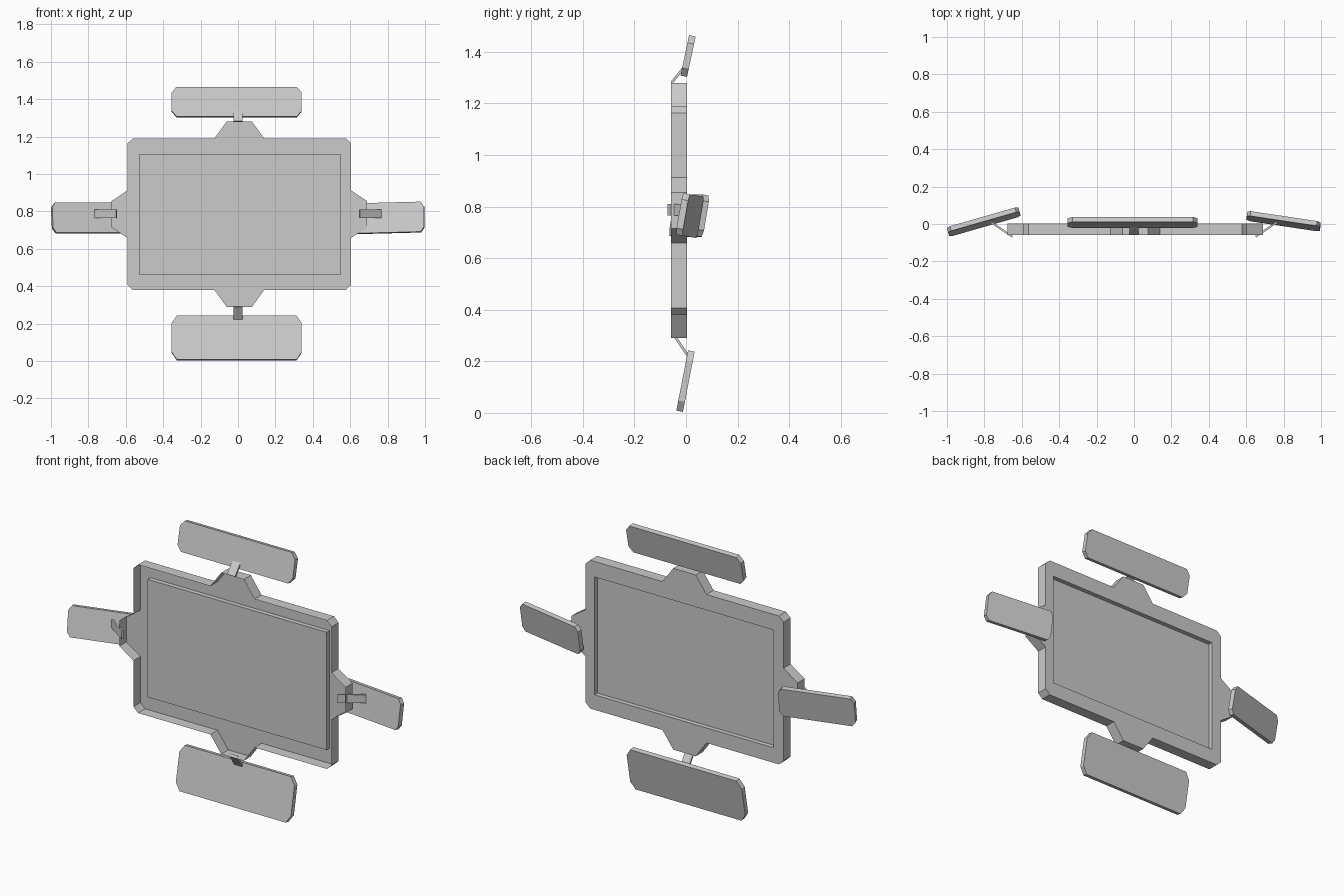
import bpy, bmesh
from math import radians
from mathutils import Vector

if "Cube" in bpy.data.objects:
    bpy.data.objects.remove(bpy.data.objects["Cube"])


def finish(name, bm):
    bmesh.ops.recalc_face_normals(bm, faces=bm.faces)
    me = bpy.data.meshes.new(name)
    bm.to_mesh(me)
    bm.free()
    ob = bpy.data.objects.new(name, me)
    bpy.context.collection.objects.link(ob)
    return ob


def ring(bm, pts, y):
    vs = [bm.verts.new((x, y, z)) for x, z in pts]
    return vs, [bm.edges.new((vs[i - 1], vs[i])) for i in range(len(vs))]


def walls(bm, a, b):
    for i in range(len(a)):
        bm.faces.new((a[i - 1], a[i], b[i], b[i - 1]))


def four_way(quarter):
    # mirror a quarter outline into a closed loop
    half = quarter + [(-x, z) for x, z in reversed(quarter)]
    return half + [(x, -z) for x, z in reversed(half)]


# Frame tray: open at the front, with four tapered tabs and a recessed screen
def tray():
    quarter = [(.683, .07), (.598, .127), (.598, .378), (.57, .405),
               (.133, .405), (.068, .495)]
    outer = [(x + .007, z + .785) for x, z in four_way(quarter)]
    inner = [(-.53, .462), (.55, .462), (.55, 1.105), (-.53, 1.105)]
    bm = bmesh.new()
    o_back, e1 = ring(bm, outer, .003)
    i_back, e2 = ring(bm, inner, .003)
    bmesh.ops.triangle_fill(bm, edges=e1 + e2, use_beauty=True)
    o_front, _ = ring(bm, outer, -.058)
    i_front, _ = ring(bm, inner, -.022)
    walls(bm, o_back, o_front)
    walls(bm, i_back, i_front)
    bm.faces.new(i_front)
    return finish("frame_tray", bm)


# Flat panel with clipped corners
def panel(name, w, h, clip, centre, rot, t=.026):
    cx, cz = clip
    pts = four_way([(w / 2, h / 2 - cz), (w / 2 - cx, h / 2)])
    bm = bmesh.new()
    f, _ = ring(bm, pts, -t / 2)
    b, _ = ring(bm, pts, t / 2)
    walls(bm, f, b)
    bm.faces.new(f)
    bm.faces.new(b)
    ob = finish(name, bm)
    ob.location = centre
    ob.rotation_euler = [radians(a) for a in rot]


# Thin strap joining a tab to its panel
def strap(name, a, b, side, t=.01):
    a, b, side = Vector(a), Vector(b), Vector(side)
    n = (b - a).cross(side).normalized() * t / 2
    bm = bmesh.new()
    ends = [[bm.verts.new(p + s * side + k * n)
             for s, k in ((-1, -1), (1, -1), (1, 1), (-1, 1))] for p in (a, b)]
    walls(bm, *ends)
    for e in ends:
        bm.faces.new(e)
    finish(name, bm)


tray()
panel("top_panel", .695, .16, (.025, .03), (-.007, .008, 1.384), (-12, 0, 0))
panel("bottom_panel", .695, .238, (.027, .04), (-.007, -.002, .123), (-11, 0, 0))
panel("left_panel", .398, .163, (.018, .025), (-.803, .012, .765), (-10, 0, 16))
panel("right_panel", .395, .163, (.018, .025), (.8, .015, .765), (-10, -1.5, -8.5))

strap("top_strap", (0, -.056, 1.28), (0, -.004, 1.345), (.024, 0, 0))
strap("bottom_strap", (0, -.04, .292), (0, .006, .224), (.024, 0, 0))
for name, s in (("left_strap", -1), ("right_strap", 1)):
    strap(name, (s * .65, -.068, .788), (s * .765, .01, .788), (0, 0, .023))
